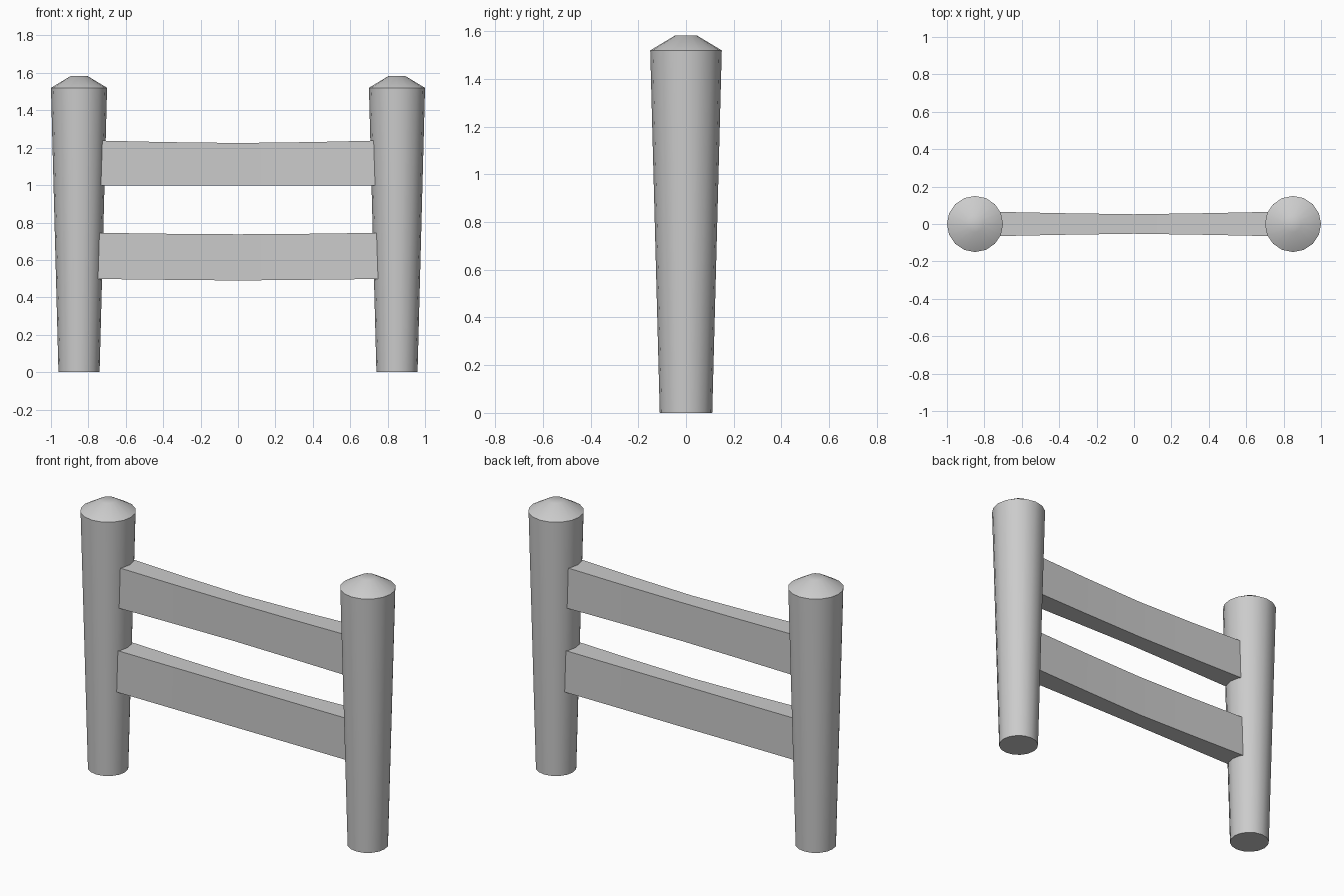
import bpy, bmesh, math

if "Cube" in bpy.data.objects:
    bpy.data.objects.remove(bpy.data.objects["Cube"])

SIDES = 16


def finish(name, bm, angle):
    bmesh.ops.recalc_face_normals(bm, faces=bm.faces)
    mesh = bpy.data.meshes.new(name)
    bm.to_mesh(mesh)
    bm.free()
    obj = bpy.data.objects.new(name, mesh)
    bpy.context.collection.objects.link(obj)
    bpy.ops.object.select_all(action='DESELECT')
    obj.select_set(True)
    bpy.context.view_layer.objects.active = obj
    bpy.ops.object.shade_smooth_by_angle(angle=math.radians(angle))
    return obj


def loft(name, rings, angle):
    """Skin a list of equal-length vertex rings and close both ends."""
    bm = bmesh.new()
    loops = [[bm.verts.new(p) for p in ring] for ring in rings]
    n = len(loops[0])
    for a, b in zip(loops, loops[1:]):
        for i in range(n):
            j = (i + 1) % n
            bm.faces.new((a[i], a[j], b[j], b[i]))
    bm.faces.new(loops[0])
    bm.faces.new(loops[-1])
    return finish(name, bm, angle)


def post(name, x):
    # Tapered round post with a low conical cap: (radius, height)
    profile = [(0.11, 0), (0.15, 1.52), (0.045, 1.583)]
    rings = [[(x + r * math.cos(2 * math.pi * i / SIDES),
               r * math.sin(2 * math.pi * i / SIDES), z)
              for i in range(SIDES)] for r, z in profile]
    return loft(name, rings, 35)


def rail(name, sections):
    # Right half stations mirrored to the left: (x, half depth, bottom, top)
    stations = [(-x, d, b, t) for x, d, b, t in reversed(sections[1:])] + sections
    rings = [[(x, -d, b), (x, d, b), (x, d, t), (x, -d, t)]
             for x, d, b, t in stations]
    return loft(name, rings, 35)


# Posts
post("left_post", -0.85)
post("right_post", 0.85)

# Rails, slimmer at mid-span
rail("lower_rail", [(0, 0.052, 0.49, 0.737), (0.4, 0.058, 0.494, 0.74),
                    (0.83, 0.067, 0.499, 0.746)])
rail("upper_rail", [(0, 0.052, 0.998, 1.225), (0.4, 0.058, 0.998, 1.23),
                    (0.83, 0.067, 0.998, 1.24)])
